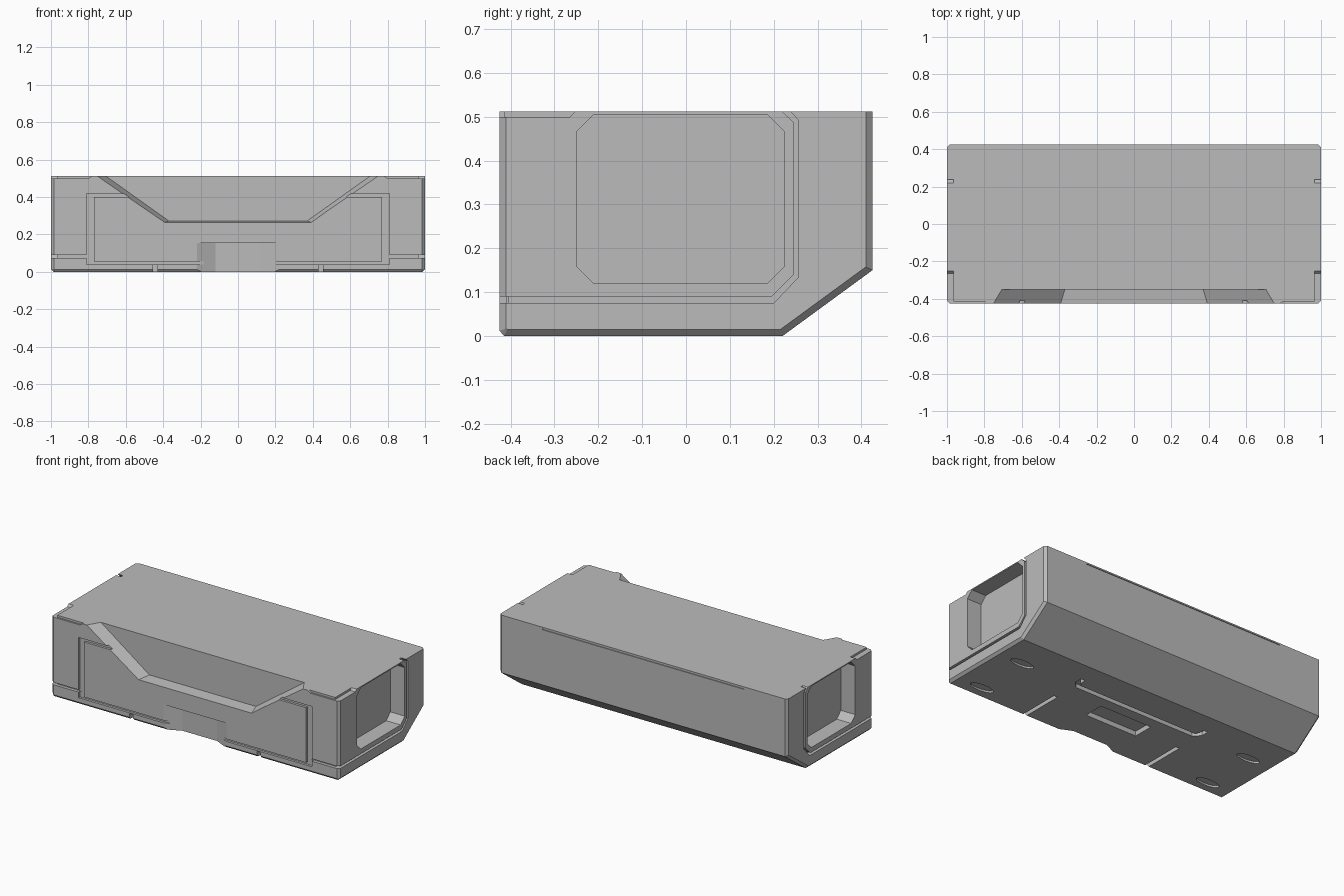
import bpy, bmesh, math

cube = bpy.data.objects.get("Cube")
if cube:
    bpy.data.objects.remove(cube, do_unlink=True)

H = 0.512
grey = bpy.data.materials.new("plain_grey")
grey.use_nodes = True
colour = (0.5, 0.5, 0.5, 1)
grey.diffuse_color = colour
grey.node_tree.nodes["Principled BSDF"].inputs["Base Color"].default_value = colour

PLACE = {
    "x": lambda a, b, t: (t, a, b),
    "y": lambda a, b, t: (a, t, b),
    "z": lambda a, b, t: (a, b, t),
}


def solid(name, axis, lo, hi, profile, far_profile=None):
    """Closed prism along an axis, optionally lofted to a second profile."""
    bm = bmesh.new()
    near = [bm.verts.new(PLACE[axis](a, b, lo)) for a, b in profile]
    far = [bm.verts.new(PLACE[axis](a, b, hi)) for a, b in far_profile or profile]
    bm.faces.new(near)
    bm.faces.new(far)
    for i in range(len(near)):
        j = (i + 1) % len(near)
        bm.faces.new((near[i], near[j], far[j], far[i]))
    bmesh.ops.recalc_face_normals(bm, faces=bm.faces)
    mesh = bpy.data.meshes.new(name)
    bm.to_mesh(mesh)
    bm.free()
    ob = bpy.data.objects.new(name, mesh)
    bpy.context.collection.objects.link(ob)
    mesh.materials.append(grey)
    return ob


def rect(a0, a1, b0, b1):
    return [(a0, b0), (a1, b0), (a1, b1), (a0, b1)]


def octagon(a0, a1, b0, b1, c):
    return [(a0 + c, b0), (a1 - c, b0), (a1, b0 + c), (a1, b1 - c),
            (a1 - c, b1), (a0 + c, b1), (a0, b1 - c), (a0, b0 + c)]


# Main body: side profile with a sloped lower back edge
body = solid("case_body", "x", -1, 1, [
    (-0.415, 0), (0.22, 0), (0.425, 0.15), (0.425, H), (-0.425, H), (-0.425, 0.012)])

# Chamfer the end outlines, leaving the top rim sharp
bm = bmesh.new()
bm.from_mesh(body.data)
ends = [e for e in bm.edges
        if abs(e.verts[0].co.x - e.verts[1].co.x) < 0.01
        and min(v.co.z for v in e.verts) < H - 0.01]
bmesh.ops.bevel(bm, geom=ends, offset=0.015, segments=1, affect="EDGES")
bm.to_mesh(body.data)
bm.free()


def cut(axis, lo, hi, profile, far_profile=None):
    tool = solid("cutter", axis, lo, hi, profile, far_profile)
    tool.hide_render = True
    mod = body.modifiers.new("cut", "BOOLEAN")
    mod.operation = "DIFFERENCE"
    mod.solver = "EXACT"
    mod.object = tool
    bpy.context.view_layer.objects.active = body
    bpy.ops.object.modifier_apply(modifier=mod.name)
    bpy.data.objects.remove(tool, do_unlink=True)


def cut_both(axis, lo, hi, profile):
    """Cut on the left and the mirrored right."""
    cut(axis, lo, hi, profile)
    if axis == "x":
        cut(axis, -hi, -lo, profile)
    else:
        cut(axis, lo, hi, [(-a, b) for a, b in profile])


# Upper front recess with sloping ends
cut("y", -0.45, -0.35,
    [(-0.4, 0.262), (0.4, 0.262), (0.82, 0.55), (-0.82, 0.55)],
    [(-0.37, 0.272), (0.37, 0.272), (0.76, 0.55), (-0.76, 0.55)])

# Lower front notch, narrower inside
cut("z", -0.05, 0.155, [(-0.24, -0.435), (0.24, -0.435), (0.12, -0.38), (-0.12, -0.38)])

# Front panel seam and the seam running to the ends
cut_both("y", -0.45, -0.41, [
    (0.57, 0.418), (0.81, 0.418), (0.81, 0.04), (0.18, 0.04),
    (0.18, 0.055), (0.77, 0.055), (0.77, 0.4), (0.57, 0.4)])
cut_both("y", -0.45, -0.405, rect(0.8, 1.05, 0.075, 0.09))

# Hand recess in each end
cut_both("x", 0.9, 1.05, octagon(-0.25, 0.225, 0.12, 0.505, 0.04))

# Seam round each hand recess
cut_both("x", 0.965, 1.05, [
    (-0.46, 0.075), (0.2, 0.075), (0.257, 0.135), (0.257, 0.492), (0.22, 0.53),
    (0.2, 0.53), (0.245, 0.488), (0.245, 0.14), (0.195, 0.09), (-0.46, 0.09)])

# Stepped top front corners
cut_both("x", 0.965, 1.05, [(-0.46, 0.499), (-0.265, 0.499), (-0.235, 0.53), (-0.46, 0.53)])
cut_both("y", -0.45, -0.414, [(1.05, 0.499), (0.8, 0.499), (0.755, 0.53), (1.05, 0.53)])

# Thin seam along the top of the back
cut("y", 0.42, 0.45, rect(-0.7, 0.7, 0.496, 0.503))

# Underside: front seams, centre pocket, long channel with hooked ends
cut_both("z", -0.05, 0.035, rect(0.43, 0.455, -0.46, -0.15))
cut("z", -0.05, 0.03, rect(-0.18, 0.18, -0.2, -0.07))
cut("z", -0.05, 0.025, [
    (-0.46, 0.09), (-0.46, 0.04), (-0.42, 0.0), (0.42, 0.0), (0.46, 0.04),
    (0.46, 0.09), (0.43, 0.09), (0.43, 0.05), (0.41, 0.03), (-0.41, 0.03),
    (-0.43, 0.05), (-0.43, 0.09)])

# Underside: oval slots near the corners
for y in (-0.34, 0.01):
    ring = [math.tau * i / 16 for i in range(16)]
    cut_both("z", -0.05, 0.012, [(0.82 + 0.08 * math.cos(t), y + 0.03 * math.sin(t)) for t in ring])
